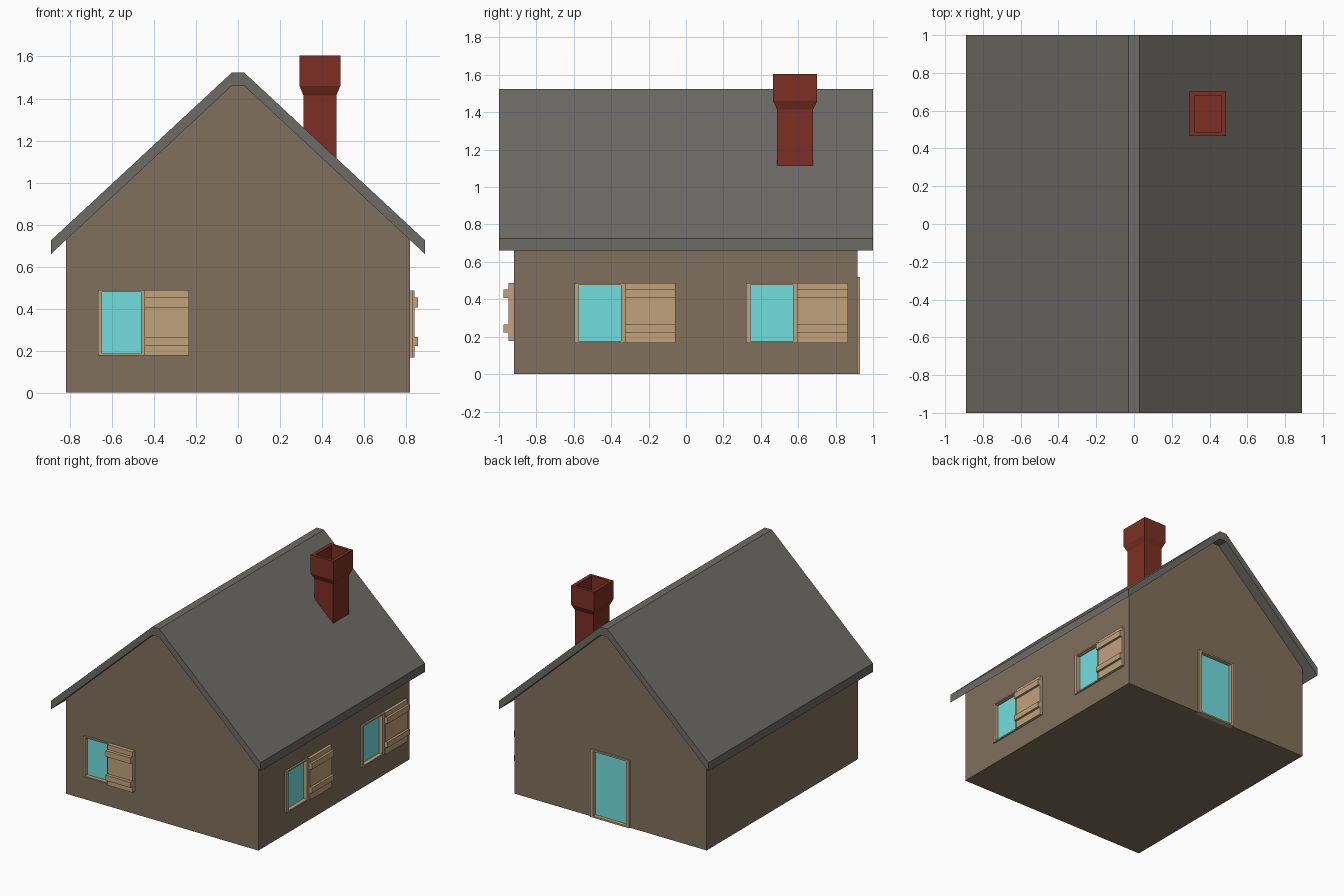
import bpy, bmesh
from mathutils import Matrix, Vector
from math import pi

if "Cube" in bpy.data.objects:
    bpy.data.objects.remove(bpy.data.objects["Cube"])


def material(name, rgb):
    m = bpy.data.materials.new(name)
    m.diffuse_color = (*rgb, 1)
    m.use_nodes = True
    m.node_tree.nodes["Principled BSDF"].inputs["Base Color"].default_value = m.diffuse_color
    return m


WALL = material("wall_brown", (0.22, 0.16, 0.11))
ROOF = material("roof_grey", (0.15, 0.145, 0.135))
BRICK = material("brick_red", (0.20, 0.03, 0.017))
WOOD = material("light_wood", (0.53, 0.36, 0.20))
GLASS = material("glass_cyan", (0.17, 0.73, 0.73))


def finish(name, bm, mat=None, matrix=None):
    if matrix:
        bm.transform(matrix)
    bmesh.ops.recalc_face_normals(bm, faces=bm.faces)
    me = bpy.data.meshes.new(name)
    bm.to_mesh(me)
    bm.free()
    if mat:
        me.materials.append(mat)
    ob = bpy.data.objects.new(name, me)
    bpy.context.collection.objects.link(ob)
    return ob


def extruded(points, direction, bm=None):
    """Closed prism: a polygon pushed along a direction."""
    bm = bm or bmesh.new()
    face = bm.faces.new([bm.verts.new(p) for p in points])
    out = bmesh.ops.extrude_face_region(bm, geom=[face], use_keep_orig=True)
    verts = [v for v in out["geom"] if isinstance(v, bmesh.types.BMVert)]
    bmesh.ops.translate(bm, verts=verts, vec=Vector(direction))
    return bm


def rect(u0, u1, z0, z1, y):
    return [(u0, y, z0), (u1, y, z0), (u1, y, z1), (u0, y, z1)]


# Each wall is drafted like the front wall, then turned into place
FRONT = Matrix.Translation((0, -0.92, 0))
RIGHT = Matrix.Rotation(pi / 2, 4, "Z") @ Matrix.Translation((0, -0.818, 0))
BACK = Matrix.Rotation(pi, 4, "Z") @ Matrix.Translation((0, -0.917, 0))
cutter_bm = bmesh.new()


def opening(name, place, u0, u1, z0, z1, bu, bz):
    """Framed pane set in a pocket in the wall."""
    # frame
    bm = bmesh.new()
    o = [bm.verts.new(p) for p in rect(u0, u1, z0, z1, -0.012)]
    i = [bm.verts.new(p) for p in rect(u0 + bu, u1 - bu, z0 + bz, z1 - bz, -0.012)]
    faces = [bm.faces.new((o[k], o[(k + 1) % 4], i[(k + 1) % 4], i[k])) for k in range(4)]
    out = bmesh.ops.extrude_face_region(bm, geom=faces, use_keep_orig=True)
    bmesh.ops.translate(bm, vec=(0, 0.042, 0),
                        verts=[v for v in out["geom"] if isinstance(v, bmesh.types.BMVert)])
    finish(name + "_frame", bm, WOOD, place)
    # pane
    pane = extruded(rect(u0 + bu, u1 - bu, z0 + bz, z1 - bz, 0.018), (0, 0.012, 0))
    finish(name + "_pane", pane, GLASS, place)
    # wall pocket
    low = z0 if z0 > 0 else -0.02
    pts = [place @ Vector(p) for p in rect(u0, u1, low, z1, -0.05)]
    extruded(pts, place.to_3x3() @ Vector((0, 0.08, 0)), cutter_bm)


def shutter(name, place, u0, u1, z0, z1, body, slat):
    """Board with two raised battens, drawn as a side profile."""
    profile = [(0.002, z0), (-body, z0), (-body, 0.222), (-slat, 0.222), (-slat, 0.264),
               (-body, 0.264), (-body, 0.406), (-slat, 0.406), (-slat, 0.452),
               (-body, 0.452), (-body, z1), (0.002, z1)]
    bm = extruded([(u0, y, z) for y, z in profile], (u1 - u0, 0, 0))
    finish(name, bm, WOOD, place)


# windows, shutters and back door
opening("front_window", FRONT, -0.667, -0.444, 0.176, 0.488, 0.019, 0.009)
shutter("front_shutter", FRONT, -0.444, -0.233, 0.176, 0.488, 0.03, 0.055)
for n, (u0, u1, u2) in enumerate([(-0.597, -0.325, -0.056), (0.322, 0.594, 0.865)], 1):
    opening(f"right_window_{n}", RIGHT, u0, u1, 0.166, 0.487, 0.022, 0.010)
    shutter(f"right_shutter_{n}", RIGHT, u1, u2, 0.166, 0.487, 0.022, 0.039)
opening("back_door", BACK, -0.165, 0.165, 0.0, 0.52, 0.025, 0.012)

# walls with gables
half = [(0.818, 0), (0.818, 0.727), (0.03, 1.46)]
gable = half + [(-x, z) for x, z in reversed(half)]
walls = finish("walls", extruded([(x, -0.92, z) for x, z in gable], (0, 1.837, 0)), WALL)
cutter = finish("wall_pocket_cutter", cutter_bm)
cutter.hide_render = True
cutter.hide_viewport = True
cut = walls.modifiers.new("pockets", "BOOLEAN")
cut.operation = "DIFFERENCE"
cut.solver = "EXACT"
cut.object = cutter

# roof chevron
over = [(0.89, 0.725), (0.03, 1.523)]
under = [(0.89, 0.66), (0.03, 1.46)]
chevron = (over + [(-x, z) for x, z in reversed(over)]
           + [(-x, z) for x, z in under] + list(reversed(under)))
finish("roof", extruded([(x, -1, z) for x, z in chevron], (0, 2, 0)), ROOF)

# chimney: rectangular rings (half x, half y, z) lofted up and back down the flue
rings = [(0.079, 0.096, 1.08), (0.079, 0.096, 1.415), (0.097, 0.118, 1.46),
         (0.097, 0.118, 1.605), (0.071, 0.096, 1.605), (0.071, 0.096, 1.40)]
bm = bmesh.new()
loops = []
for hx, hy, z in rings:
    loops.append([bm.verts.new((0.39 + sx * hx, 0.583 + sy * hy, z))
                  for sx, sy in ((-1, -1), (1, -1), (1, 1), (-1, 1))])
for a, b in zip(loops, loops[1:]):
    for k in range(4):
        bm.faces.new((a[k], a[(k + 1) % 4], b[(k + 1) % 4], b[k]))
bm.faces.new(loops[0])
bm.faces.new(loops[-1])
finish("chimney", bm, BRICK)
